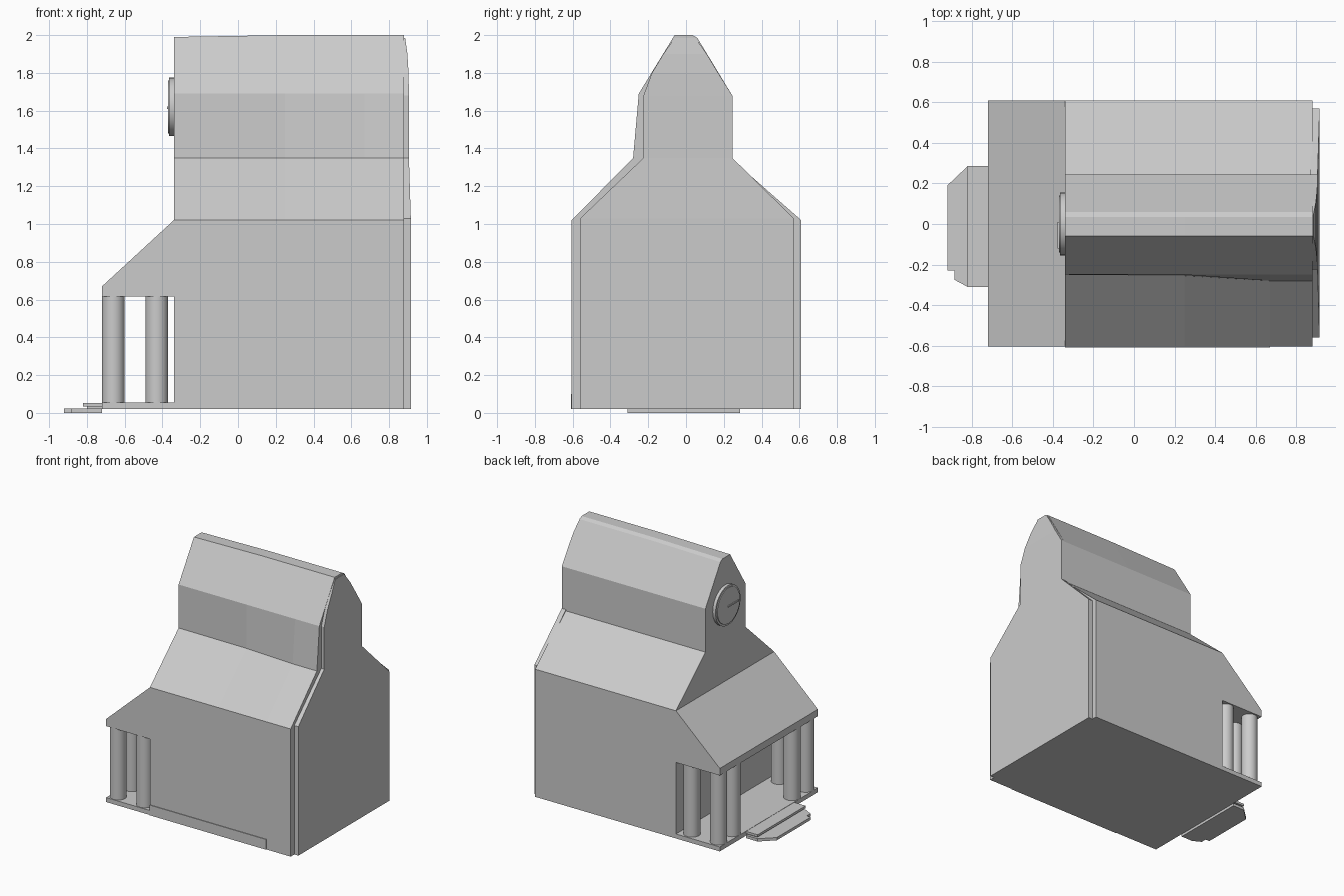
import bpy, bmesh, math
from mathutils import Matrix

if "Cube" in bpy.data.objects:
    bpy.data.objects.remove(bpy.data.objects["Cube"])


def finish(bm, name):
    bmesh.ops.recalc_face_normals(bm, faces=bm.faces)
    me = bpy.data.meshes.new(name)
    bm.to_mesh(me)
    bm.free()
    ob = bpy.data.objects.new(name, me)
    bpy.context.collection.objects.link(ob)
    return ob


def loft(name, sections):
    """Skin matching closed loops of 3D points and cap both ends."""
    bm = bmesh.new()
    rings = [[bm.verts.new(p) for p in s] for s in sections]
    n = len(rings[0])
    for a, b in zip(rings, rings[1:]):
        for i in range(n):
            j = (i + 1) % n
            bm.faces.new((a[i], a[j], b[j], b[i]))
    bm.faces.new(rings[0])
    bm.faces.new(rings[-1])
    return finish(bm, name)


def box(name, x, y, z):
    return loft(name, [[(x[0], y[0], h), (x[1], y[0], h), (x[1], y[1], h), (x[0], y[1], h)] for h in z])


def cylinder(name, centre, radius, depth, axis='Z', sides=32):
    bm = bmesh.new()
    rot = Matrix.Rotation(math.pi / 2, 4, 'Y') if axis == 'X' else Matrix()
    bmesh.ops.create_cone(bm, cap_ends=True, segments=sides, radius1=radius, radius2=radius,
                          depth=depth, matrix=Matrix.Translation(centre) @ rot)
    ob = finish(bm, name)
    bpy.context.view_layer.objects.active = ob
    ob.select_set(True)
    bpy.ops.object.shade_smooth_by_angle(angle=math.radians(35))
    ob.select_set(False)
    return ob


# Main hall: stepped gable profile, front waist flares slightly to the right
def hall_section(x, waist, top):
    prof = [(-0.605, 0.02), (0.61, 0.02), (0.61, 1.02), (0.245, 1.34), (0.245, 1.68), (0.06, top - 0.015),
            (0.035, top), (-0.06, top), (-0.25, 1.69), (waist, 1.35), (-0.605, 1.02)]
    return [(x, y, z) for y, z in prof]


loft("hall", [hall_section(*s) for s in
              ((-0.34, -0.25, 1.99), (0.25, -0.255, 2.0), (0.67, -0.28, 2.0), (0.88, -0.28, 2.0))])

# Low base trim along the front wall
box("front_base_trim", (-0.34, 0.67), (-0.61, -0.59), (0.02, 0.10))

# End wall panel that leans inwards towards the ridge: height, left y, right y, outer x
rows = [(0.02, -0.56, 0.57, 0.915), (1.03, -0.56, 0.57, 0.915), (1.35, -0.225, 0.245, 0.905),
        (1.68, -0.225, 0.245, 0.905), (1.80, -0.18, 0.17, 0.903), (1.90, -0.12, 0.11, 0.897),
        (1.985, -0.06, 0.05, 0.885)]
loft("end_wall", [[(0.87, l, z), (x, l, z), (x, r, z), (0.87, r, z)] for z, l, r, x in rows])

# Porch lean-to roof and floor
roof = [(-0.72, 0.615), (-0.34, 0.615), (-0.34, 1.02), (-0.72, 0.67)]
loft("porch_roof", [[(x, y, z) for x, z in roof] for y in (-0.605, 0.61)])
box("porch_floor", (-0.72, -0.34), (-0.605, 0.61), (0.02, 0.055))

# Porch columns: two pairs in front and one pair behind
for x, y in ((-0.66, 0.54), (-0.66, 0.37), (-0.43, 0.54)):
    for side in (-1, 1):
        cylinder("porch_column", (x, side * y, 0.335), 0.06, 0.57)

# Entrance steps
lower = [(-0.72, 0.285), (-0.82, 0.285), (-0.92, 0.19), (-0.92, -0.23), (-0.885, -0.23),
         (-0.885, -0.275), (-0.82, -0.31), (-0.72, -0.31)]
loft("lower_step", [[(x, y, z) for x, y in lower] for z in (0.0, 0.022)])
box("upper_step_nosing", (-0.82, -0.71), (-0.31, 0.285), (0.035, 0.053))
box("upper_step_riser", (-0.80, -0.71), (-0.29, 0.265), (0.02, 0.036))

# Round gable dial with a small hand
cylinder("dial_rim", (-0.351, 0, 1.62), 0.155, 0.026, 'X', 40)
cylinder("dial_face", (-0.36, 0, 1.62), 0.14, 0.02, 'X', 40)
box("dial_hand", (-0.376, -0.368), (-0.12, 0.01), (1.61, 1.622))
